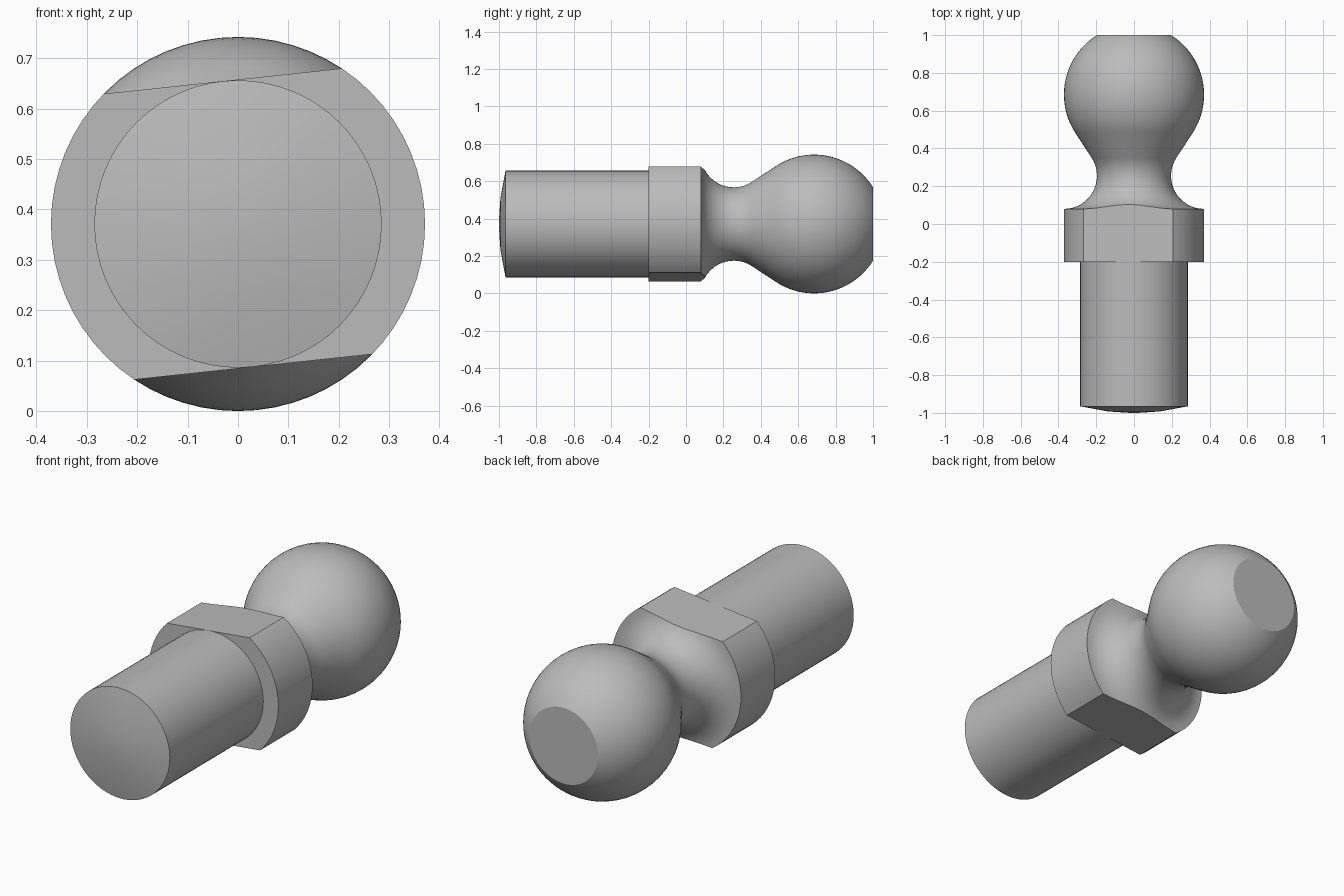
import bpy, bmesh
from math import sin, cos, tau, radians, asin, acos, atan2, hypot, degrees
from mathutils import Matrix, Vector

AXIS_Z = 0.371
SEGMENTS = 64

if "Cube" in bpy.data.objects:
    bpy.data.objects.remove(bpy.data.objects["Cube"])

steel = bpy.data.materials.new("grey_steel")
steel.use_nodes = True
colour = (0.5, 0.5, 0.5, 1)
steel.diffuse_color = colour
steel.node_tree.nodes["Principled BSDF"].inputs["Base Color"].default_value = colour


def add_object(name, bm):
    bmesh.ops.recalc_face_normals(bm, faces=bm.faces)
    mesh = bpy.data.meshes.new(name)
    bm.to_mesh(mesh)
    bm.free()
    mesh.materials.append(steel)
    obj = bpy.data.objects.new(name, mesh)
    bpy.context.collection.objects.link(obj)
    return obj


def lathe(name, profile):
    """Closed solid turned about the y axis from (radius, y) points."""
    bm = bmesh.new()
    rings = []
    for r, y in profile:
        rings.append([bm.verts.new((r * cos(tau * i / SEGMENTS), y,
                                    AXIS_Z + r * sin(tau * i / SEGMENTS)))
                      for i in range(SEGMENTS)])
    for a, b in zip(rings, rings[1:]):
        for i in range(SEGMENTS):
            j = (i + 1) % SEGMENTS
            bm.faces.new((a[i], a[j], b[j], b[i]))
    bm.faces.new(rings[0])
    bm.faces.new(rings[-1])
    return add_object(name, bm)


def arc(centre, radius, start, end, steps):
    angles = [radians(start + (end - start) * i / steps) for i in range(steps + 1)]
    return [(centre[0] + radius * cos(a), centre[1] + radius * sin(a)) for a in angles]


def select_only(obj):
    bpy.ops.object.select_all(action='DESELECT')
    obj.select_set(True)
    bpy.context.view_layer.objects.active = obj


def smooth(obj):
    select_only(obj)
    bpy.ops.object.shade_smooth_by_angle(angle=radians(30))


# Shank with a shallow domed end
shank = lathe("shank", [(0.02, -1), (0.14, -0.992), (0.285, -0.965), (0.285, -0.19)])
smooth(shank)

# Collar, hollow neck and ball: the neck runs tangent into the ball
ball, ball_r = (0, 0.685), 0.371
neck, neck_r = (0.371, 0.255), 0.175
dx, dy = neck[0] - ball[0], neck[1] - ball[1]
touch = degrees(atan2(dy, dx) + acos((ball_r + neck_r) / hypot(dx, dy)))
tip = degrees(asin((1 - ball[1]) / ball_r))
profile = [(0.371, -0.2)]
profile += arc(neck, neck_r, 270, touch + 180, 16)
profile += arc(ball, ball_r, touch, tip, 22)
body = lathe("collar_and_ball", profile)

# Two parallel wrench flats, slightly turned about the axis
for side in (1, -1):
    bm = bmesh.new()
    place = (Matrix.Translation((0, 0, AXIS_Z)) @ Matrix.Rotation(radians(-6.1), 4, 'Y')
             @ Matrix.Translation((0, 0, side * 0.485)) @ Matrix.Diagonal((1, 0.5, 0.4, 1)))
    bmesh.ops.create_cube(bm, size=1, matrix=place)
    cutter = add_object("flat_cutter", bm)
    cutter.hide_render = True
    select_only(body)
    cut = body.modifiers.new("flat", 'BOOLEAN')
    cut.operation = 'DIFFERENCE'
    cut.solver = 'EXACT'
    cut.object = cutter
    bpy.ops.object.modifier_apply(modifier=cut.name)
    bpy.data.objects.remove(cutter)
smooth(body)
